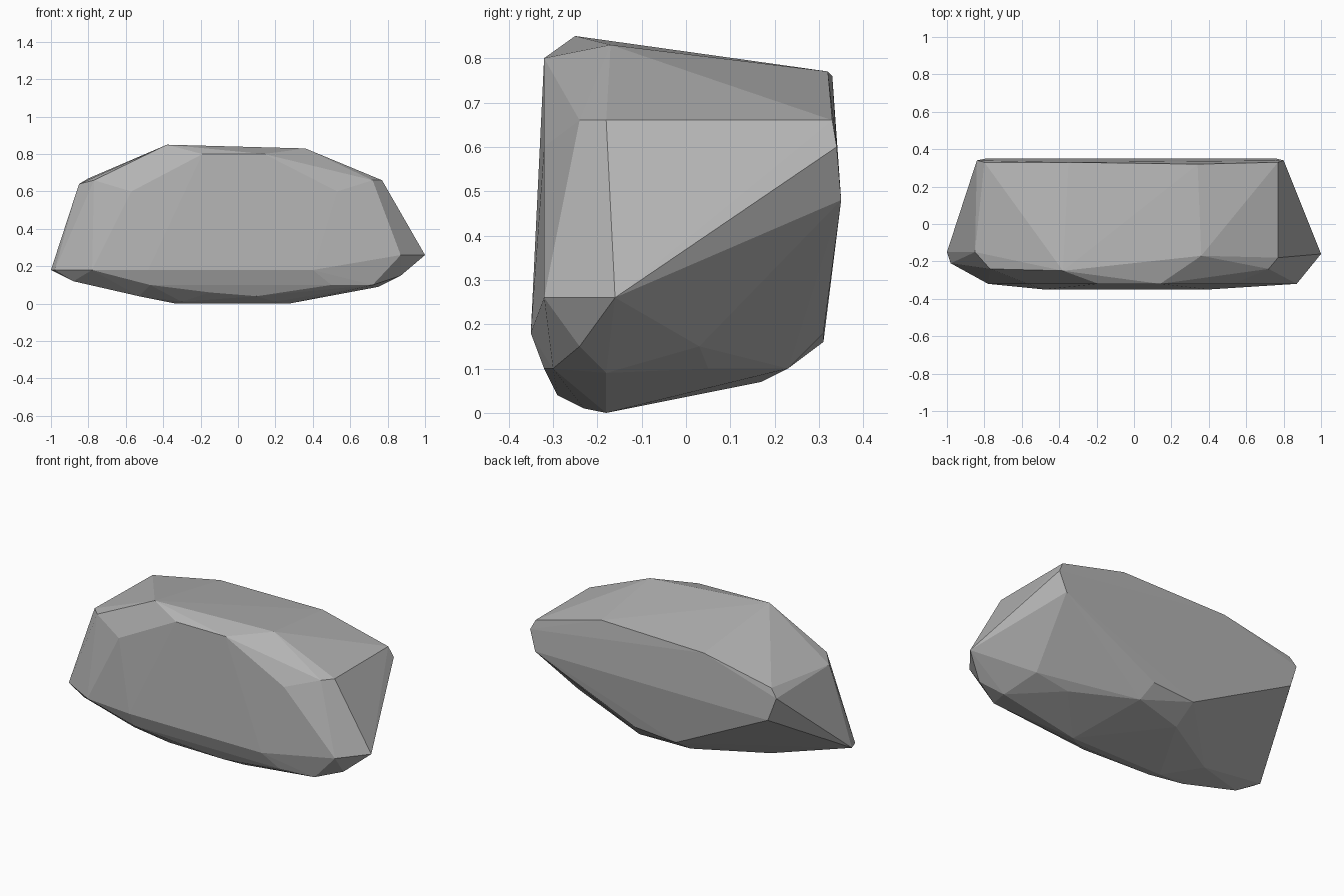
import bpy
import bmesh
from math import radians

# Remove the default cube only
default_cube = bpy.data.objects.get("Cube")
if default_cube:
    bpy.data.objects.remove(default_cube, do_unlink=True)


def make_material(name, color):
    """Plain single-colour material for viewport and render."""
    material = bpy.data.materials.new(name)
    material.use_nodes = True
    material.diffuse_color = color
    shader = material.node_tree.nodes["Principled BSDF"]
    shader.inputs["Base Color"].default_value = color
    shader.inputs["Roughness"].default_value = 0.9
    return material


def make_hull(name, layers, material):
    """Chiselled stone: convex hull around corner points grouped in layers."""
    bm = bmesh.new()
    for corners in layers.values():
        for corner in corners:
            bm.verts.new(corner)
    result = bmesh.ops.convex_hull(bm, input=bm.verts[:])

    # Discard any corners swallowed by the hull
    unused = {item for key in ("geom_interior", "geom_unused")
              for item in result[key]
              if isinstance(item, bmesh.types.BMVert)}
    bmesh.ops.delete(bm, geom=list(unused), context="VERTS")

    # Merge nearly coplanar triangles into broad facets
    bmesh.ops.dissolve_limit(bm, angle_limit=radians(1),
                             verts=bm.verts[:], edges=bm.edges[:])
    bmesh.ops.recalc_face_normals(bm, faces=bm.faces[:])

    mesh = bpy.data.meshes.new(name)
    bm.to_mesh(mesh)
    bm.free()
    mesh.materials.append(material)
    mesh.shade_flat()
    stone = bpy.data.objects.new(name, mesh)
    bpy.context.collection.objects.link(stone)
    return stone


stone_layers = {
    # Small resting face
    "underside": [
        (.27, -.18, 0), (-.33, -.18, 0), (.2, -.23, .01),
        (-.3, -.23, .01), (-.2, -.08, .02)],
    # Rounded lower belly
    "belly": [
        (.1, -.29, .04), (-.15, -.3, .06), (-.53, -.23, .04),
        (-.53, -.05, .06), (-.15, .17, .07), (.75, -.18, .09),
        (.5, .05, .1), (.15, .23, .1), (.5, -.32, .1),
        (.72, -.3, .1), (-.47, -.32, .1), (-.88, -.21, .12)],
    # Widest belt, with pointed ends
    "belt": [
        (.87, -.24, .15), (.8, -.12, .15), (.7, .03, .15),
        (-.15, .31, .16), (.12, .31, .18), (-1, -.15, .18),
        (-.98, -.21, .18), (-.78, -.32, .18), (-.48, -.35, .18),
        (.4, -.35, .18), (1, -.16, .26), (.87, -.32, .26)],
    # Upper shoulders
    "shoulders": [
        (.76, .35, .48), (-.79, .35, .48), (.8, .34, .6),
        (-.84, .34, .62), (-.57, -.32, .6), (.53, -.32, .6),
        (-.85, -.15, .64), (-.77, -.24, .66), (.72, -.24, .66),
        (.77, -.18, .66), (.77, .33, .66), (-.8, .33, .67)],
    # Crest, sloping down to the back
    "crest": [
        (.34, .32, .77), (-.35, .33, .76), (-.19, -.32, .8),
        (.14, -.32, .8), (.36, -.17, .83), (-.38, -.25, .85)],
}

stone_gray = make_material("stone gray", (.45, .45, .45, 1))
make_hull("boulder", stone_layers, stone_gray)
